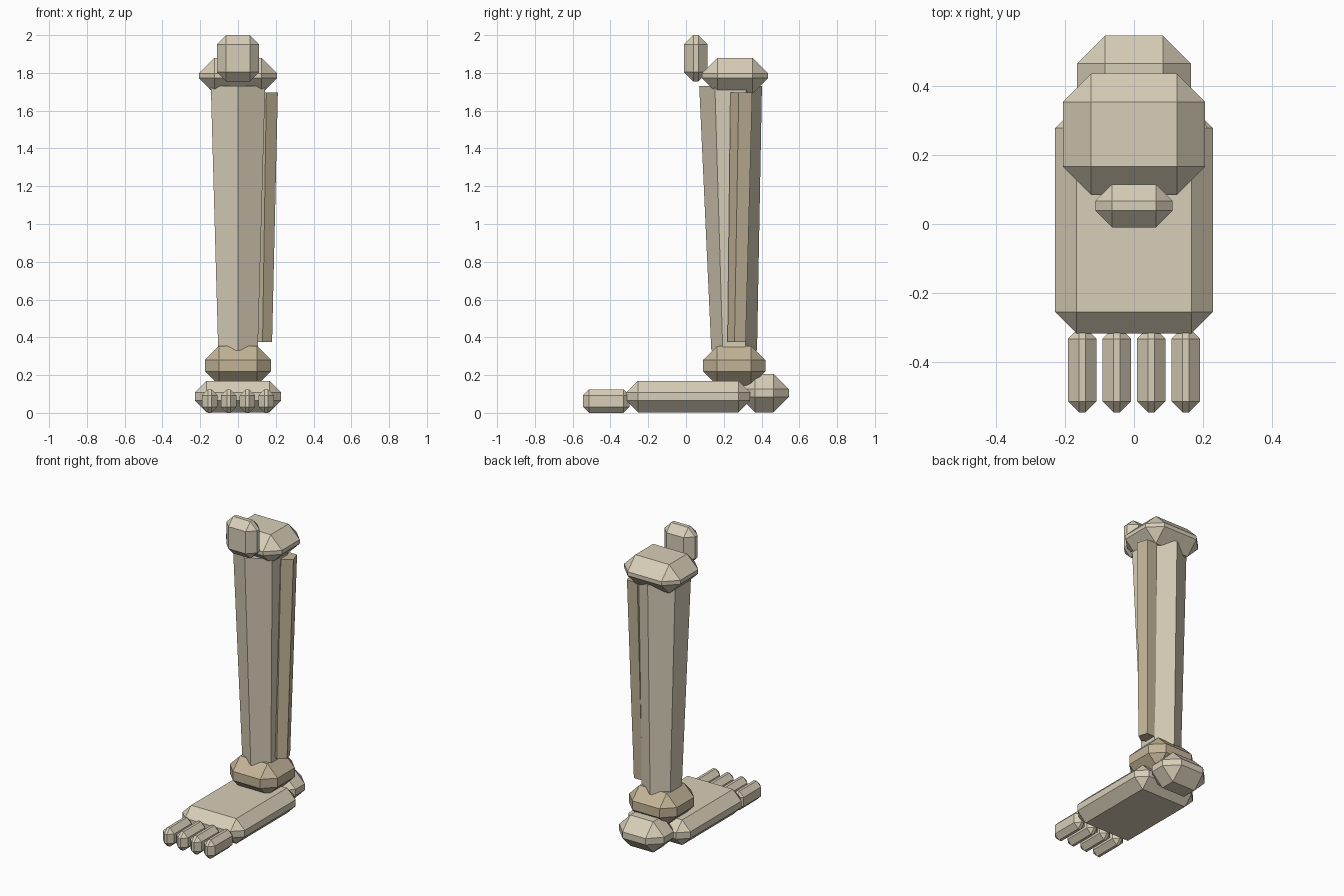
import bpy, bmesh
from math import sin, cos, tau

if "Cube" in bpy.data.objects:
    bpy.data.objects.remove(bpy.data.objects["Cube"], do_unlink=True)


def material(name, rgb):
    m = bpy.data.materials.new(name)
    m.use_nodes = True
    m.diffuse_color = (*rgb, 1)
    m.node_tree.nodes["Principled BSDF"].inputs["Base Color"].default_value = (*rgb, 1)
    return m


BONE = material("pale bone", (0.69, 0.62, 0.48))
DARK = material("tan bone", (0.54, 0.455, 0.31))


def finish(bm, name, mat):
    bmesh.ops.recalc_face_normals(bm, faces=bm.faces)
    mesh = bpy.data.meshes.new(name)
    bm.to_mesh(mesh)
    bm.free()
    mesh.materials.append(mat)
    obj = bpy.data.objects.new(name, mesh)
    bpy.context.collection.objects.link(obj)
    return obj


def chamfered_box(name, x, y, z, cut, mat):
    """Box spanning the x, y, z ranges with every edge chamfered."""
    bm = bmesh.new()
    bmesh.ops.create_cube(bm, size=1)
    for v in bm.verts:
        v.co = [(a + b) / 2 + (b - a) * c for (a, b), c in zip((x, y, z), v.co)]
    bmesh.ops.bevel(bm, geom=bm.edges[:], offset=cut, offset_type='OFFSET',
                    segments=1, profile=0.5, affect='EDGES')
    return finish(bm, name, mat)


def shaft(name, sides, bottom, r_bottom, top, r_top, mat):
    """Tapered prism between two centres, with one edge facing the front."""
    bm = bmesh.new()
    rings = []
    for (cx, cy, cz), r in ((bottom, r_bottom), (top, r_top)):
        angles = [tau * i / sides for i in range(sides)]
        rings.append([bm.verts.new((cx + r * sin(a), cy - r * cos(a), cz))
                      for a in angles])
    low, high = rings
    bm.faces.new(low)
    bm.faces.new(high)
    for i in range(sides):
        j = (i + 1) % sides
        bm.faces.new((low[i], low[j], high[j], high[i]))
    return finish(bm, name, mat)


# Knee
chamfered_box("knee_joint", (-0.206, 0.206), (0.084, 0.435), (1.69, 1.88), 0.082, BONE)
chamfered_box("kneecap", (-0.112, 0.112), (-0.01, 0.115), (1.755, 2.0), 0.049, BONE)

# Lower leg
shaft("shin_bone", 6, (0, 0.255, 0.33), 0.121, (0, 0.236, 1.73), 0.166, BONE)
shaft("outer_calf_bone", 5, (0.13, 0.273, 0.375), 0.053,
      (0.15, 0.299, 1.695), 0.064, DARK)

# Ankle and foot
chamfered_box("ankle", (-0.175, 0.175), (0.09, 0.42), (0.145, 0.355), 0.075, DARK)
chamfered_box("heel", (-0.165, 0.165), (0.285, 0.545), (0.003, 0.207), 0.081, BONE)
chamfered_box("foot", (-0.228, 0.228), (-0.317, 0.34), (0.003, 0.17), 0.062, BONE)

# Toes
for i in range(4):
    x = -0.15 + 0.1 * i
    chamfered_box(f"toe_{i + 1}", (x - 0.041, x + 0.041), (-0.545, -0.3),
                  (0, 0.125), 0.032, BONE)
